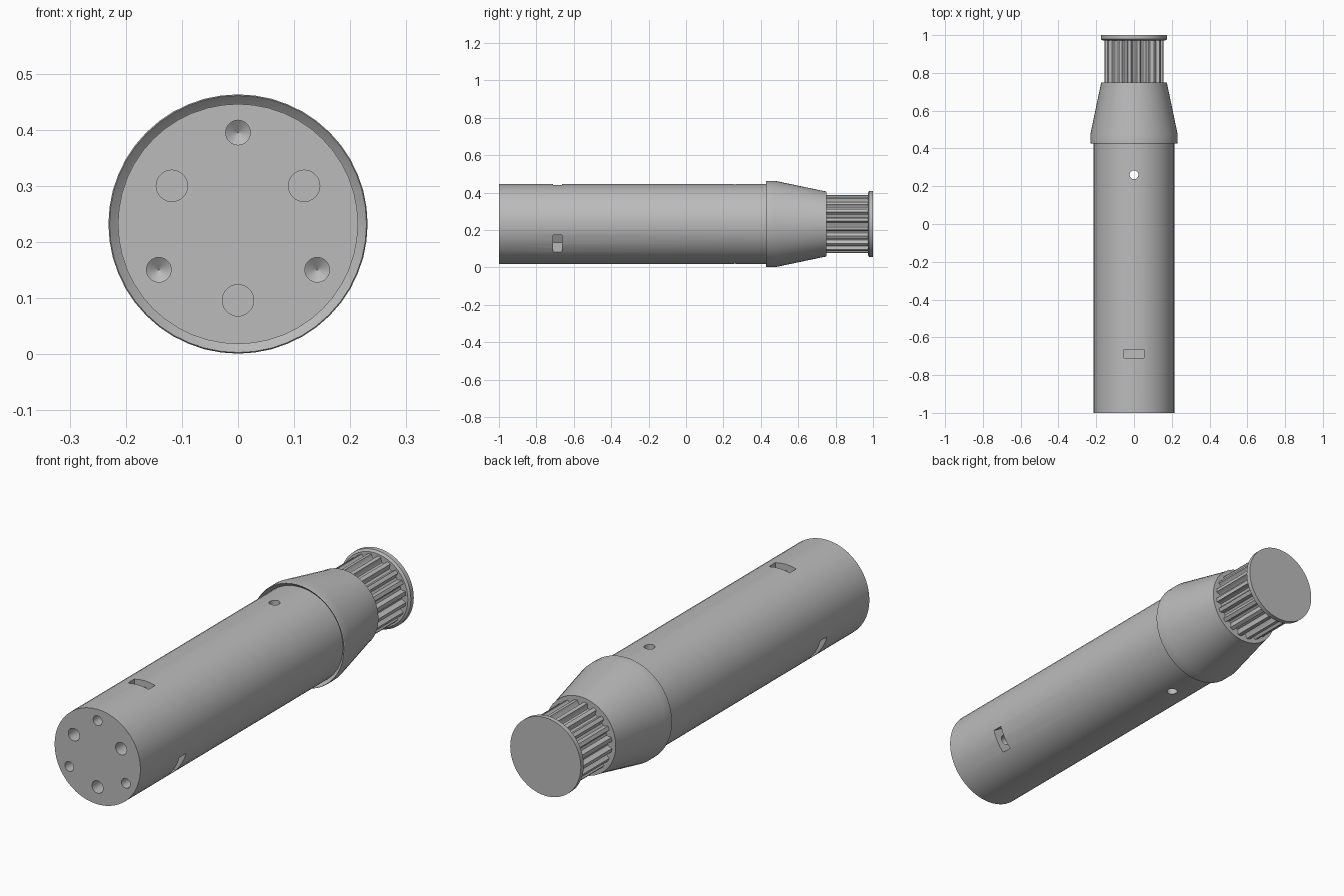
import bpy
import bmesh
from math import cos, sin, pi, radians
from mathutils import Matrix, Vector

AXIS_Z = 0.232
SIDES = 48

if "Cube" in bpy.data.objects:
    bpy.data.objects.remove(bpy.data.objects["Cube"], do_unlink=True)

grey = bpy.data.materials.new("plain_grey")
grey.use_nodes = True
grey.diffuse_color = (0.5, 0.5, 0.5, 1)
grey.node_tree.nodes["Principled BSDF"].inputs["Base Color"].default_value = (0.5, 0.5, 0.5, 1)


def make_object(name, bm):
    bmesh.ops.recalc_face_normals(bm, faces=bm.faces)
    mesh = bpy.data.meshes.new(name)
    bm.to_mesh(mesh)
    bm.free()
    mesh.materials.append(grey)
    obj = bpy.data.objects.new(name, mesh)
    bpy.context.collection.objects.link(obj)
    return obj


def loft(name, rings):
    """Skin a list of equal-length point rings and cap both ends."""
    bm = bmesh.new()
    loops = [[bm.verts.new(p) for p in ring] for ring in rings]
    for a, b in zip(loops, loops[1:]):
        for i in range(len(a)):
            j = (i + 1) % len(a)
            bm.faces.new((a[i], a[j], b[j], b[i]))
    bm.faces.new(loops[0])
    bm.faces.new(loops[-1])
    return make_object(name, bm)


def circle(radius, y, sides=SIDES, x=0, z=0):
    return [(x + radius * cos(2 * pi * i / sides), y, AXIS_Z + z + radius * sin(2 * pi * i / sides))
            for i in range(sides)]


def turned(name, profile):
    return loft(name, [circle(r, y) for r, y in profile])


def smooth(obj):
    bpy.ops.object.select_all(action='DESELECT')
    obj.select_set(True)
    bpy.context.view_layer.objects.active = obj
    bpy.ops.object.shade_smooth_by_angle(angle=radians(25))


def cut(target, cutter):
    mod = target.modifiers.new("cut", 'BOOLEAN')
    mod.operation = 'DIFFERENCE'
    mod.solver = 'EXACT'
    mod.object = cutter
    bpy.context.view_layer.objects.active = target
    bpy.ops.object.modifier_apply(modifier=mod.name)
    bpy.data.objects.remove(cutter, do_unlink=True)


# Main cylinder
body = turned("body", [(0.214, -1), (0.214, 0.5)])

# Screw holes with pointed ends, each meeting a rectangular nut slot
for k in range(3):
    a = radians(90 + 120 * k)
    x, z = 0.163 * cos(a), 0.163 * sin(a)
    hole = [circle(r, y, 24, x, z) for r, y in ((0.022, -1.1), (0.022, -0.58), (0.001, -0.565))]
    cut(body, loft("screw_hole_cutter", hole))

    bm = bmesh.new()
    bmesh.ops.create_cube(bm, size=1)
    bm.transform(Matrix.Translation((0, AXIS_Z, 0)) @ Matrix.Identity(4))
    bm.transform(Matrix.Translation((0, -AXIS_Z, 0)))
    bm.transform(Matrix.Diagonal((0.2, 0.047, 0.105, 1)))
    bm.transform(Matrix.Translation((0.208, -0.687, 0)))
    bm.transform(Matrix.Translation((0, 0, AXIS_Z)) @ Matrix.Rotation(-a, 4, 'Y'))
    cut(body, make_object("nut_slot_cutter", bm))

# Flat-bottomed magnet holes in the front face
for k in range(3):
    a = radians(30 + 120 * k)
    x, z = 0.136 * cos(a), 0.136 * sin(a)
    cut(body, loft("round_hole_cutter", [circle(0.028, y, 32, x, z) for y in (-1.1, -0.9)]))

# Vertical pin hole right through the body
bm = bmesh.new()
bmesh.ops.create_cone(bm, cap_ends=True, segments=24, radius1=0.023, radius2=0.023, depth=1)
bm.transform(Matrix.Translation((0, 0.26, AXIS_Z)))
cut(body, make_object("pin_hole_cutter", bm))
smooth(body)

# Tapered collar with a dished front rim
smooth(turned("collar", [(0.2135, 0.442), (0.216, 0.44), (0.229, 0.427), (0.231, 0.43),
                         (0.231, 0.475), (0.175, 0.743), (0.175, 0.75)]))

# Toothed belt drum: lands and grooves around the axis
TEETH = 20
outline = []
for t in range(TEETH):
    for part, r in ((-0.33, 0.157), (-0.24, 0.142), (-0.13, 0.136),
                    (0.13, 0.136), (0.24, 0.142), (0.33, 0.157)):
        a = 2 * pi * (t + part) / TEETH
        outline.append(Vector((r * cos(a), 0, AXIS_Z + r * sin(a))))
drum = loft("toothed_drum", [[p + Vector((0, y, 0)) for p in outline] for y in (0.74, 0.98)])
smooth(drum)

# End flange
smooth(turned("end_flange", [(0.166, 0.972), (0.176, 0.979), (0.176, 1.0)]))
